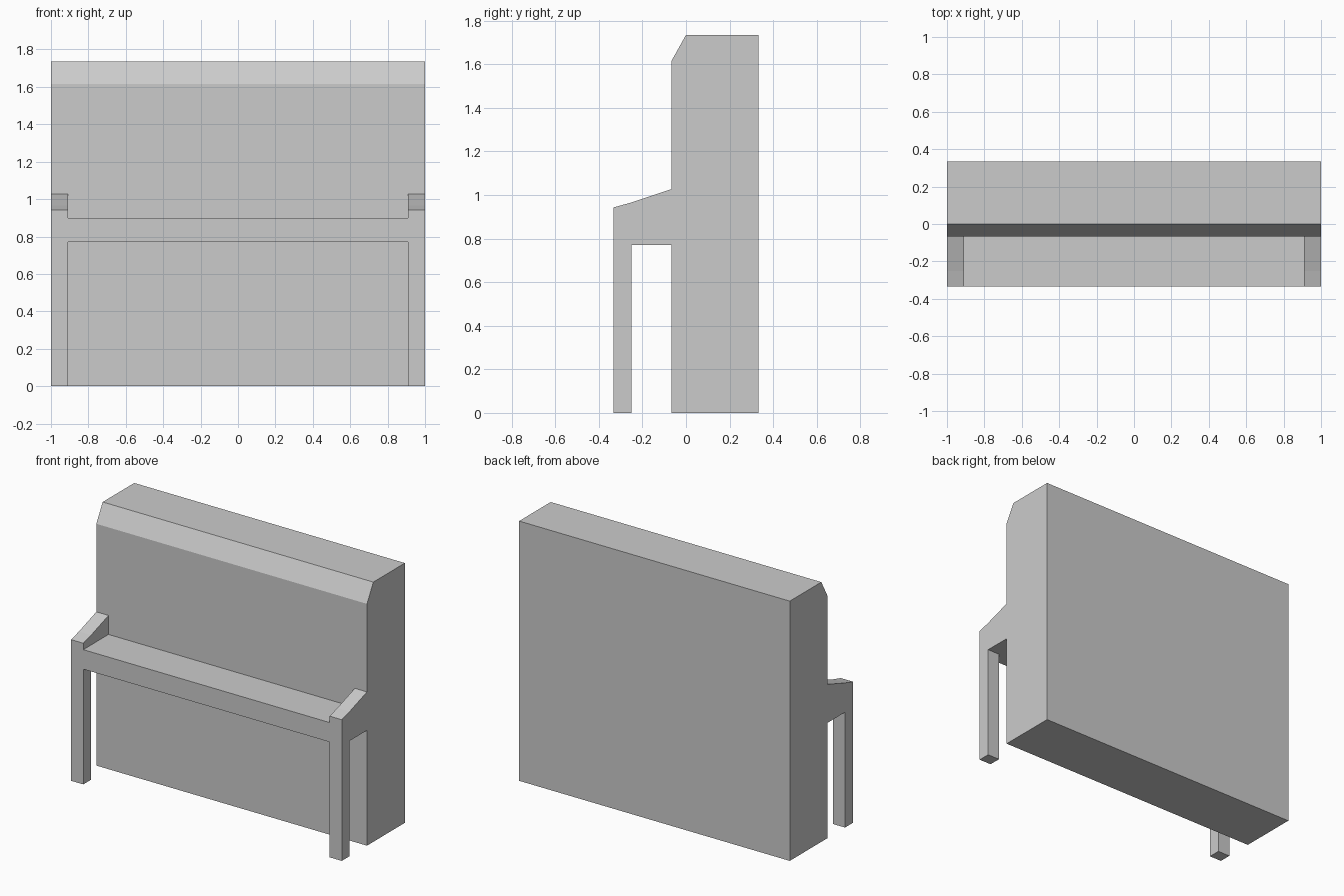
import bpy, bmesh

if "Cube" in bpy.data.objects:
    bpy.data.objects.remove(bpy.data.objects["Cube"])

FRONT, BACK = -0.333, 0.333   # depth limits
PANEL = -0.067                # front of the tall case
INNER = 0.91                  # inner side of the arms


def extrude_profile(name, profile, x0, x1):
    """Extrude a (y, z) side profile along x from x0 to x1."""
    bm = bmesh.new()
    face = bm.faces.new([bm.verts.new((x0, y, z)) for y, z in profile])
    ext = bmesh.ops.extrude_face_region(bm, geom=[face])
    verts = [v for v in ext["geom"] if isinstance(v, bmesh.types.BMVert)]
    bmesh.ops.translate(bm, verts=verts, vec=(x1 - x0, 0, 0))
    bmesh.ops.recalc_face_normals(bm, faces=bm.faces)
    mesh = bpy.data.meshes.new(name)
    bm.to_mesh(mesh)
    bm.free()
    obj = bpy.data.objects.new(name, mesh)
    bpy.context.collection.objects.link(obj)
    return obj


# Tall case with a sloped upper front edge
extrude_profile("piano_case", [
    (PANEL, 0), (BACK, 0), (BACK, 1.735), (0, 1.735), (PANEL, 1.615),
], -1, 1)

# Key shelf between the arms, flush with their front and underside
extrude_profile("key_shelf", [
    (FRONT, 0.77), (PANEL, 0.77), (PANEL, 0.9), (FRONT, 0.9),
], -INNER, INNER)

# Sloped arm and front leg in one profile, mirrored to the other side
arm = extrude_profile("arm_and_leg", [
    (FRONT, 0), (-0.25, 0), (-0.25, 0.77), (PANEL, 0.77),
    (PANEL, 1.027), (-0.25, 0.966), (FRONT, 0.943),
], INNER, 1)
arm.modifiers.new("mirror", 'MIRROR').use_axis[0] = True
